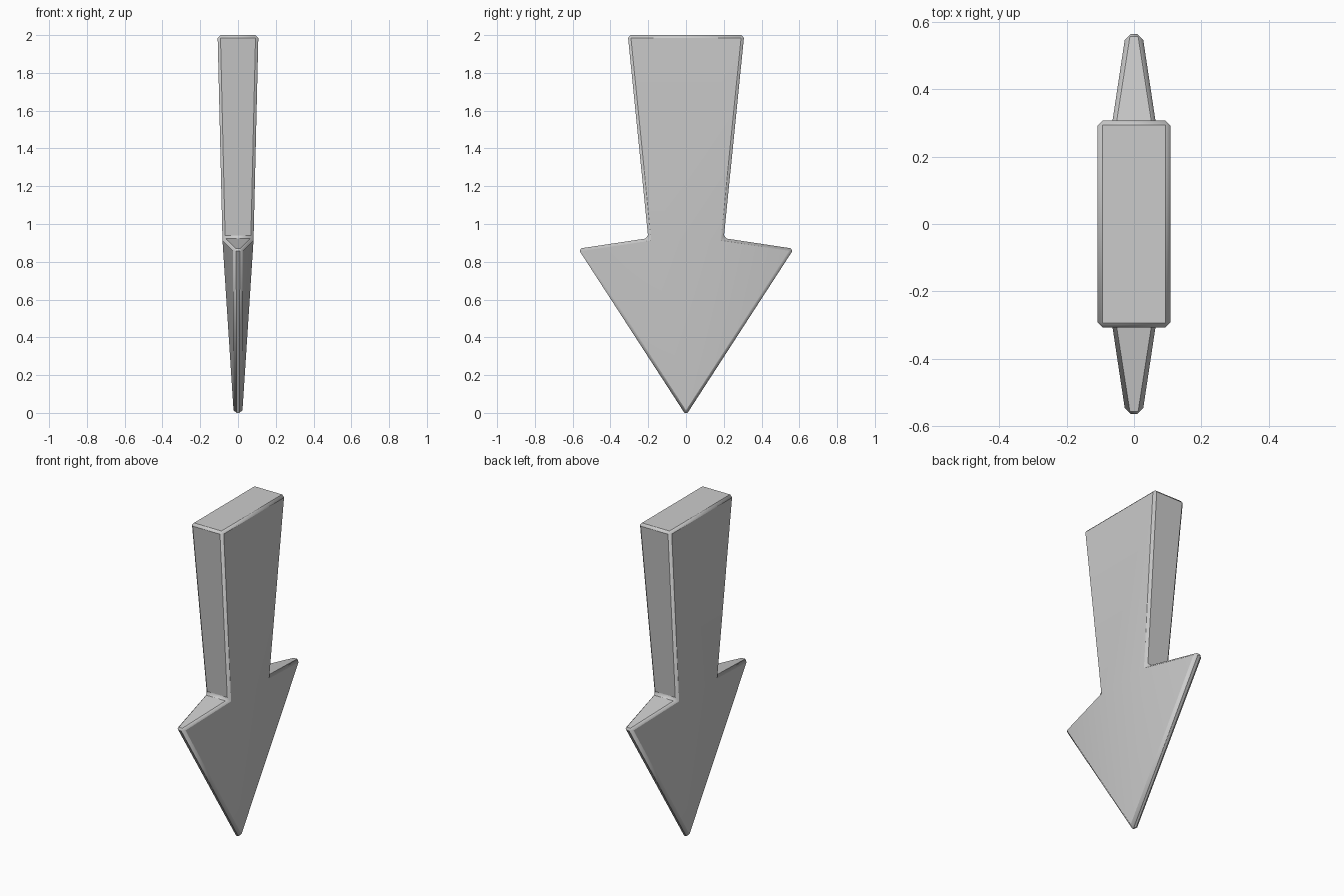
import bpy, bmesh, math

if "Cube" in bpy.data.objects:
    bpy.data.objects.remove(bpy.data.objects["Cube"])

# Half outline of the arrow: (y, z, half thickness in x)
top = (0.308, 2.0, 0.108)
neck = (0.2, 0.925, 0.083)
barb = (0.571, 0.869, 0.025)
tip = (0.0, -0.013, 0.022)


def mirrored(p):
    return (-p[0], p[1], p[2])


outline = [top, neck, barb, tip, mirrored(barb), mirrored(neck), mirrored(top)]
n = len(outline)

bm = bmesh.new()
front = [bm.verts.new((h, y, z)) for y, z, h in outline]
back = [bm.verts.new((-h, y, z)) for y, z, h in outline]

# Broad sides: shank, central wedge and two barbs
for ring in (front, back):
    for ids in ((0, 1, 5, 6), (1, 3, 5), (1, 2, 3), (3, 4, 5)):
        bm.faces.new([ring[i] for i in ids])

# Rim around the outline
for i in range(n):
    j = (i + 1) % n
    bm.faces.new((front[i], front[j], back[j], back[i]))
bmesh.ops.recalc_face_normals(bm, faces=bm.faces)

mesh = bpy.data.meshes.new("arrow_pointer")
bm.to_mesh(mesh)
bm.free()
arrow = bpy.data.objects.new("arrow_pointer", mesh)
bpy.context.collection.objects.link(arrow)

# Narrow chamfer on the hard edges
bevel = arrow.modifiers.new("chamfer", 'BEVEL')
bevel.width = 0.015
bevel.segments = 1
bevel.limit_method = 'ANGLE'
bevel.angle_limit = math.radians(30)
bevel.use_clamp_overlap = False

# Soft shading across the broad sides only
bpy.context.view_layer.objects.active = arrow
arrow.select_set(True)
bpy.ops.object.shade_smooth_by_angle(angle=math.radians(20))
